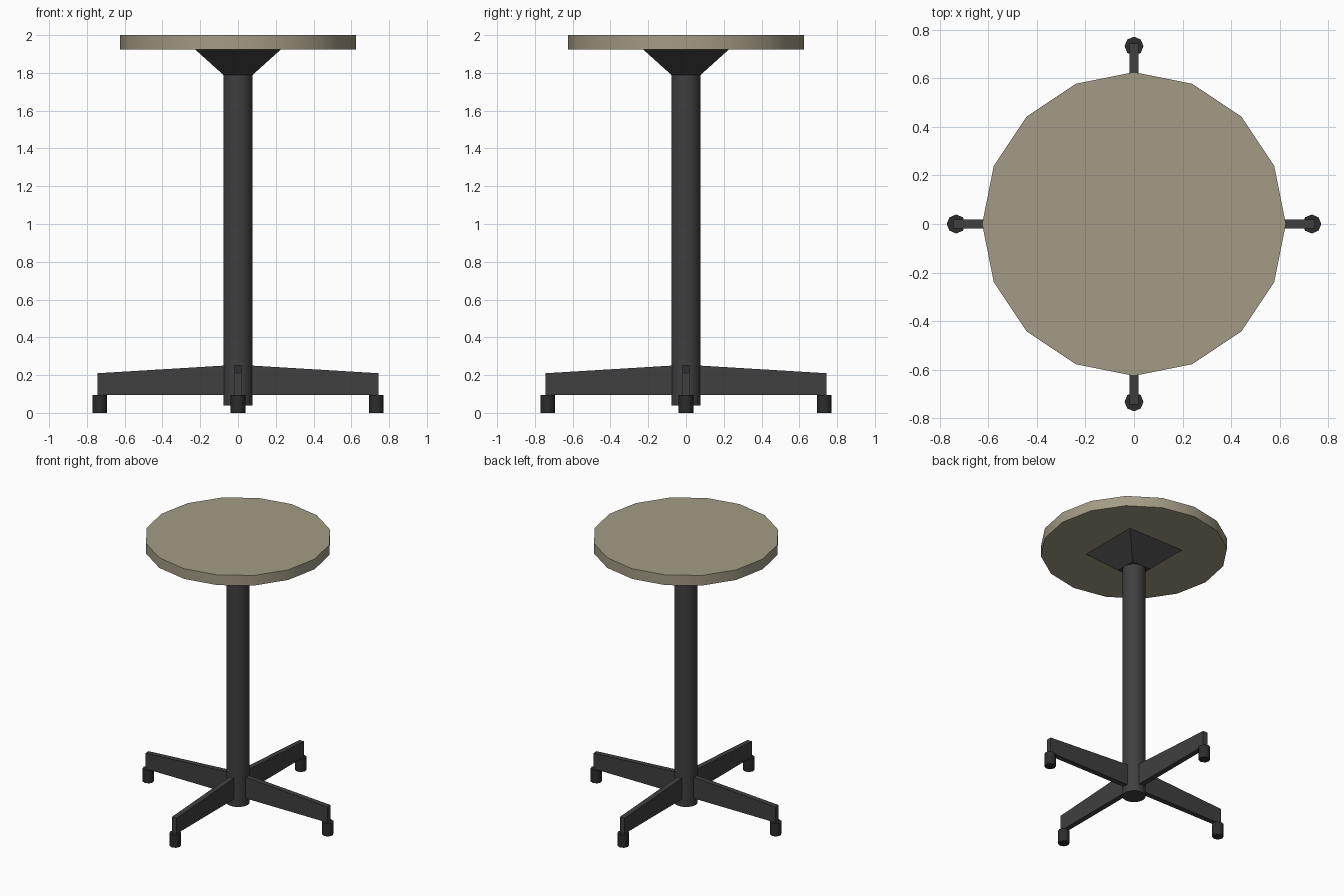
import bpy, bmesh
from math import radians, sqrt, pi
from mathutils import Matrix

if "Cube" in bpy.data.objects:
    bpy.data.objects.remove(bpy.data.objects["Cube"])


def material(name, rgb):
    m = bpy.data.materials.new(name)
    m.diffuse_color = (*rgb, 1)
    m.use_nodes = True
    m.node_tree.nodes["Principled BSDF"].inputs["Base Color"].default_value = m.diffuse_color
    return m


TOP = material("beige_top", (0.37, 0.33, 0.235))
METAL = material("dark_metal", (0.05, 0.05, 0.05))
FOOT = material("black_rubber", (0.025, 0.025, 0.025))


def cylinder(name, sides, radius, z0, z1, mat, x=0, y=0):
    bpy.ops.mesh.primitive_cylinder_add(vertices=sides, radius=radius, depth=z1 - z0,
                                        location=(x, y, (z0 + z1) / 2))
    ob = bpy.context.object
    ob.name = name
    ob.data.materials.append(mat)
    bpy.ops.object.shade_smooth_by_angle(angle=radians(50))
    return ob


# Round top and central column
cylinder("table_top", 16, 0.625, 1.925, 2.0, TOP)
cylinder("column", 16, 0.078, 0.04, 1.80, METAL)

# Square flared bracket under the top
bpy.ops.mesh.primitive_cone_add(vertices=4, radius1=0.078 * sqrt(2), radius2=0.228 * sqrt(2),
                                depth=0.135, location=(0, 0, 1.8575))
bracket = bpy.context.object
bracket.name = "top_bracket"
bracket.data.transform(Matrix.Rotation(pi / 4, 4, 'Z'))
bracket.data.materials.append(METAL)


# Tapered leg: side profile extruded to its thickness
def leg(name, angle):
    half = 0.019
    profile = [(0.03, 0.095), (0.743, 0.095), (0.743, 0.21), (0.08, 0.25), (0.03, 0.25)]
    bm = bmesh.new()
    face = bm.faces.new([bm.verts.new((x, -half, z)) for x, z in profile])
    ext = bmesh.ops.extrude_face_region(bm, geom=[face])["geom"]
    bmesh.ops.translate(bm, vec=(0, 2 * half, 0),
                        verts=[v for v in ext if isinstance(v, bmesh.types.BMVert)])
    bmesh.ops.recalc_face_normals(bm, faces=bm.faces)
    bm.transform(Matrix.Rotation(angle, 4, 'Z'))
    me = bpy.data.meshes.new(name)
    bm.to_mesh(me)
    bm.free()
    me.materials.append(METAL)
    bpy.context.collection.objects.link(bpy.data.objects.new(name, me))


# Four legs, each with an octagonal foot at its end
sides = [("right", 1, 0), ("back", 0, 1), ("left", -1, 0), ("front", 0, -1)]
for i, (side, dx, dy) in enumerate(sides):
    leg(side + "_leg", i * pi / 2)
    cylinder(side + "_foot", 8, 0.039, 0, 0.095, FOOT, dx * 0.732, dy * 0.732)
